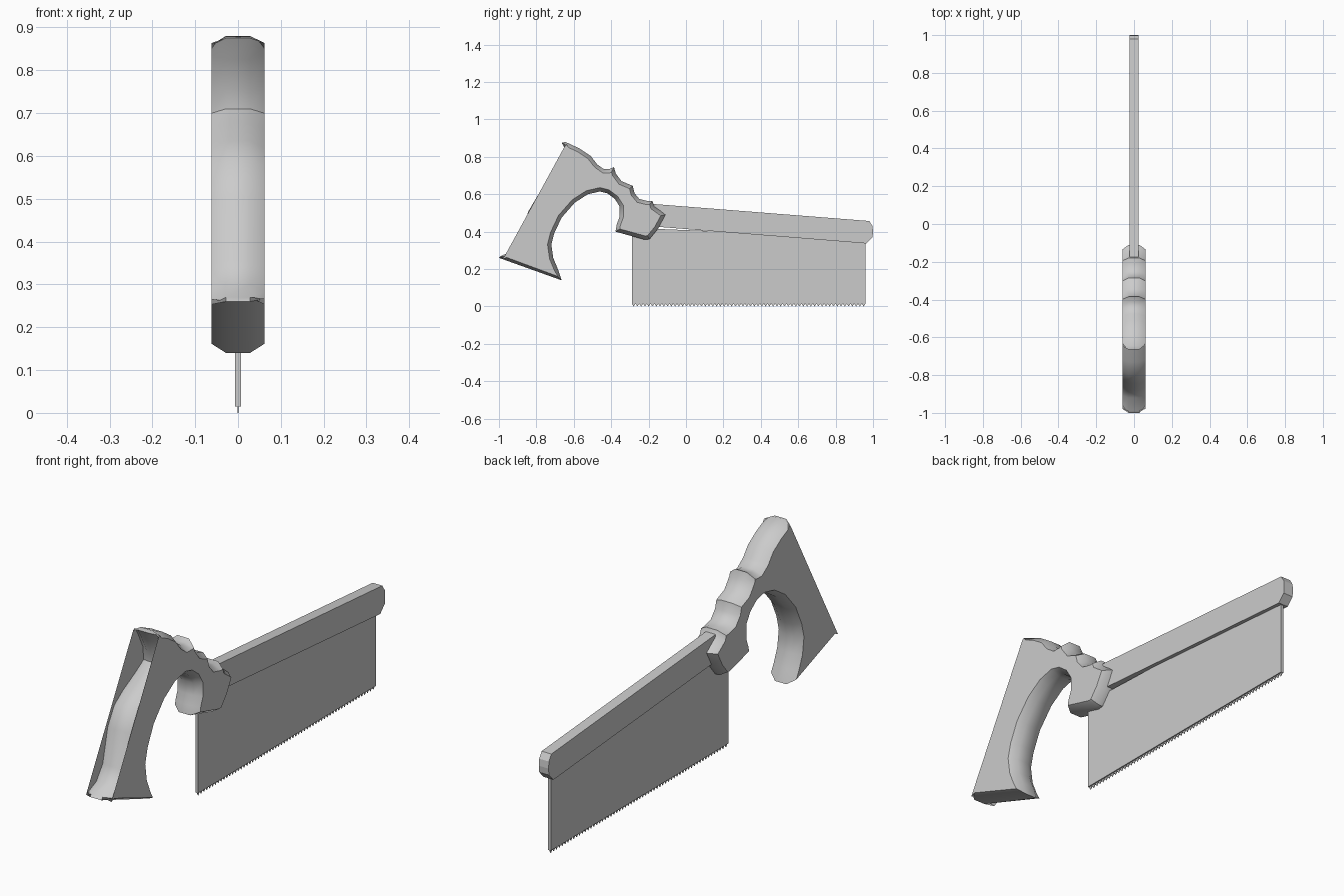
import bpy
import bmesh
import math
from mathutils import Vector

if "Cube" in bpy.data.objects:
    bpy.data.objects.remove(bpy.data.objects["Cube"], do_unlink=True)

# One plain grey for the whole tool
grey = bpy.data.materials.new("plain grey")
grey.use_nodes = True
grey.diffuse_color = (0.6, 0.6, 0.6, 1)
grey.node_tree.nodes["Principled BSDF"].inputs["Base Color"].default_value = grey.diffuse_color


def inset(points, amount):
    """Move a clockwise outline inward with a limited miter."""
    result = []
    for i, p in enumerate(points):
        d_in = (p - points[i - 1]).normalized()
        d_out = (points[(i + 1) % len(points)] - p).normalized()
        n_in = Vector((d_in.y, -d_in.x))
        n_out = Vector((d_out.y, -d_out.x))
        n = (n_in + n_out).normalized()
        result.append(p + n * amount * min(1.5, 1 / max(n.dot(n_in), 0.1)))
    return result


def loft(name, sections, smooth=True):
    """Join outlines (y, z) placed at successive x values and cap both ends."""
    bm = bmesh.new()
    rings = [[bm.verts.new((x, p[0], p[1])) for p in pts] for x, pts in sections]
    for a, b in zip(rings, rings[1:]):
        for i in range(len(a)):
            bm.faces.new((a[i - 1], a[i], b[i], b[i - 1]))
    bm.faces.new(rings[0])
    bm.faces.new(rings[-1])
    bmesh.ops.recalc_face_normals(bm, faces=bm.faces)
    mesh = bpy.data.meshes.new(name)
    bm.to_mesh(mesh)
    bm.free()
    mesh.materials.append(grey)
    obj = bpy.data.objects.new(name, mesh)
    bpy.context.collection.objects.link(obj)
    if smooth:
        bpy.ops.object.select_all(action="DESELECT")
        obj.select_set(True)
        bpy.context.view_layer.objects.active = obj
        bpy.ops.object.shade_smooth_by_angle(angle=math.radians(32))
    return obj


def plate(name, points, half_width):
    return loft(name, [(-half_width, points), (half_width, points)], smooth=False)


# Handle outline in hundredths: horn, finger bumps, nose, grip hole, foot, back of grip
outline = [
    (-66.5, 87.5), (-64.5, 88), (-57, 84.5), (-51, 80.5), (-47.5, 76), (-44, 73.5), (-41, 73.5),
    (-38.5, 74.5), (-37.5, 71), (-34.5, 67), (-28.5, 64.5), (-27.5, 60.5), (-25, 57.5),
    (-21, 56.5), (-18, 56.5), (-17, 53.5), (-13.5, 51), (-11, 49), (-15, 41.5), (-19.5, 36),
    (-22, 35.7), (-37.7, 40), (-37, 44), (-35.5, 48), (-35.5, 53.5), (-38, 57.5), (-42, 60.5),
    (-46, 61.5), (-52.5, 60), (-59.5, 55.5), (-66.5, 47.5), (-70.5, 39), (-72, 33), (-71, 26),
    (-68.5, 20), (-66.5, 14), (-100, 26), (-99, 27), (-92, 30), (-88, 35.5), (-84.5, 50.5),
    (-79.5, 59), (-73, 63.5), (-64.5, 68), (-59.5, 71), (-60, 75.5), (-63.5, 82.5),
]
outer = [Vector(p) / 100 for p in outline]
inner = inset(outer, 0.02)
loft("handle", [(-0.062, inner), (-0.028, outer), (0.028, outer), (0.062, inner)])

# Stiffening spine with a rounded far end
plate("spine", [(-0.2, 0.55), (0.98, 0.457), (0.997, 0.43), (1, 0.4), (0.997, 0.37),
                (0.965, 0.337), (-0.2, 0.43)], 0.024)

# Thin blade running up into the spine and handle
back, front, root = -0.29, 0.96, 0.015
plate("blade", [(back, 0.42), (front, 0.37), (front, root), (back, root)], 0.007)

# Row of teeth along the bottom edge
count = 62
pitch = (front - back) / count
edge = [(back, root + 0.01)]
for i in range(count):
    start = back + i * pitch
    edge += [(start, root), (start + pitch / 2, 0)]
edge += [(front, root), (front, root + 0.01)]
plate("teeth", edge, 0.0015)
